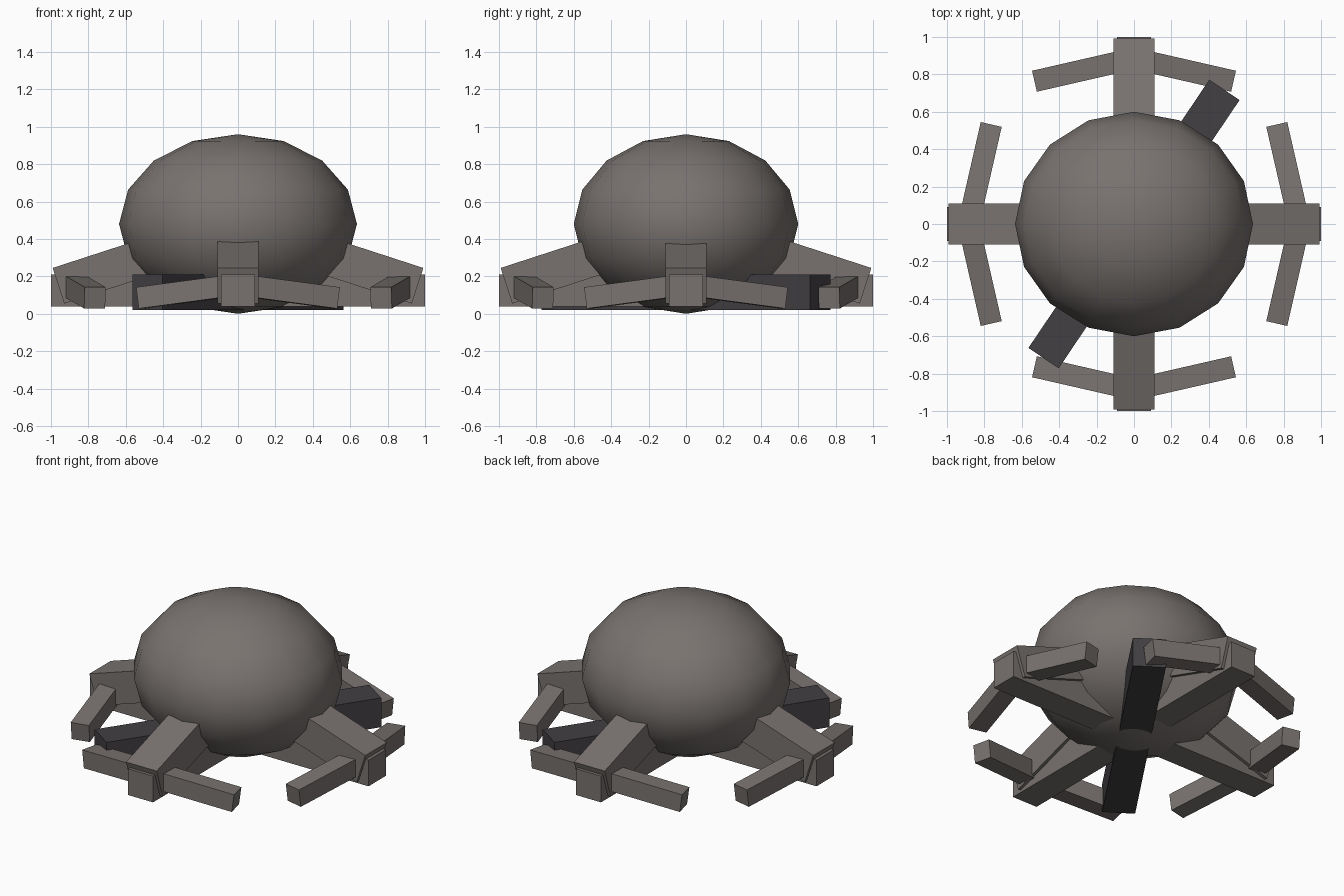
import bpy
import bmesh
from math import radians, sin, cos
from mathutils import Vector, Matrix

if "Cube" in bpy.data.objects:
    bpy.data.objects.remove(bpy.data.objects["Cube"])


def material(name, rgb):
    m = bpy.data.materials.new(name)
    m.diffuse_color = (*rgb, 1)
    m.use_nodes = True
    m.node_tree.nodes["Principled BSDF"].inputs["Base Color"].default_value = m.diffuse_color
    return m


GREY = material("warm_grey", (0.19, 0.17, 0.16))
DARK = material("dark_grey", (0.055, 0.05, 0.055))


def beam(name, a, b, width, height, mat, turn=0):
    """Box running from a to b, then turned about the z axis."""
    a, b = Vector(a), Vector(b)
    x = (b - a).normalized()
    y = Vector((0, 0, 1)).cross(x).normalized()
    z = x.cross(y)
    rot = Matrix((x, y, z)).transposed().to_4x4()
    xf = (Matrix.Rotation(turn, 4, 'Z') @ Matrix.Translation((a + b) / 2)
          @ rot @ Matrix.Diagonal(((b - a).length, width, height, 1)))
    bm = bmesh.new()
    bmesh.ops.create_cube(bm, size=1, matrix=xf)
    mesh = bpy.data.meshes.new(name)
    bm.to_mesh(mesh)
    bm.free()
    mesh.materials.append(mat)
    ob = bpy.data.objects.new(name, mesh)
    bpy.context.collection.objects.link(ob)
    return ob


# Smooth, low-segment dome body
bpy.ops.mesh.primitive_uv_sphere_add(segments=16, ring_count=8, radius=1,
                                     location=(0, 0, 0.48))
body = bpy.context.object
body.name = "round_body"
body.scale = (0.636, 0.6, 0.48)
bpy.ops.object.transform_apply(location=False, rotation=False, scale=True)
bpy.ops.object.shade_smooth()
body.data.materials.append(GREY)

# Crossed base bars
for i, name in enumerate(("base_bar_x", "base_bar_y")):
    beam(name, (-1, 0, 0.125), (1, 0, 0.125), 0.18, 0.17, GREY, radians(90 * i))

# Dark diagonal bar under the body
d = Vector((cos(radians(56)), sin(radians(56)), 0)) * 0.865
up = Vector((0, 0, 0.115))
beam("diagonal_bar", up - d, up + d, 0.195, 0.19, DARK)

# Four sloping arms, each with a pair of angled toes
tilt = radians(18)
for i, side in enumerate(("right", "back", "left", "front")):
    turn = radians(90 * i)
    outer = Vector((0.96, 0, 0.15))
    inner = outer + 0.7 * Vector((-cos(tilt), 0, sin(tilt)))
    beam(side + "_arm", inner, outer, 0.22, 0.2, GREY, turn)
    for s, tag in ((1, "a"), (-1, "b")):
        beam(f"{side}_toe_{tag}", (0.885, 0, 0.155), (0.765, s * 0.525, 0.085),
             0.115, 0.115, GREY, turn)
